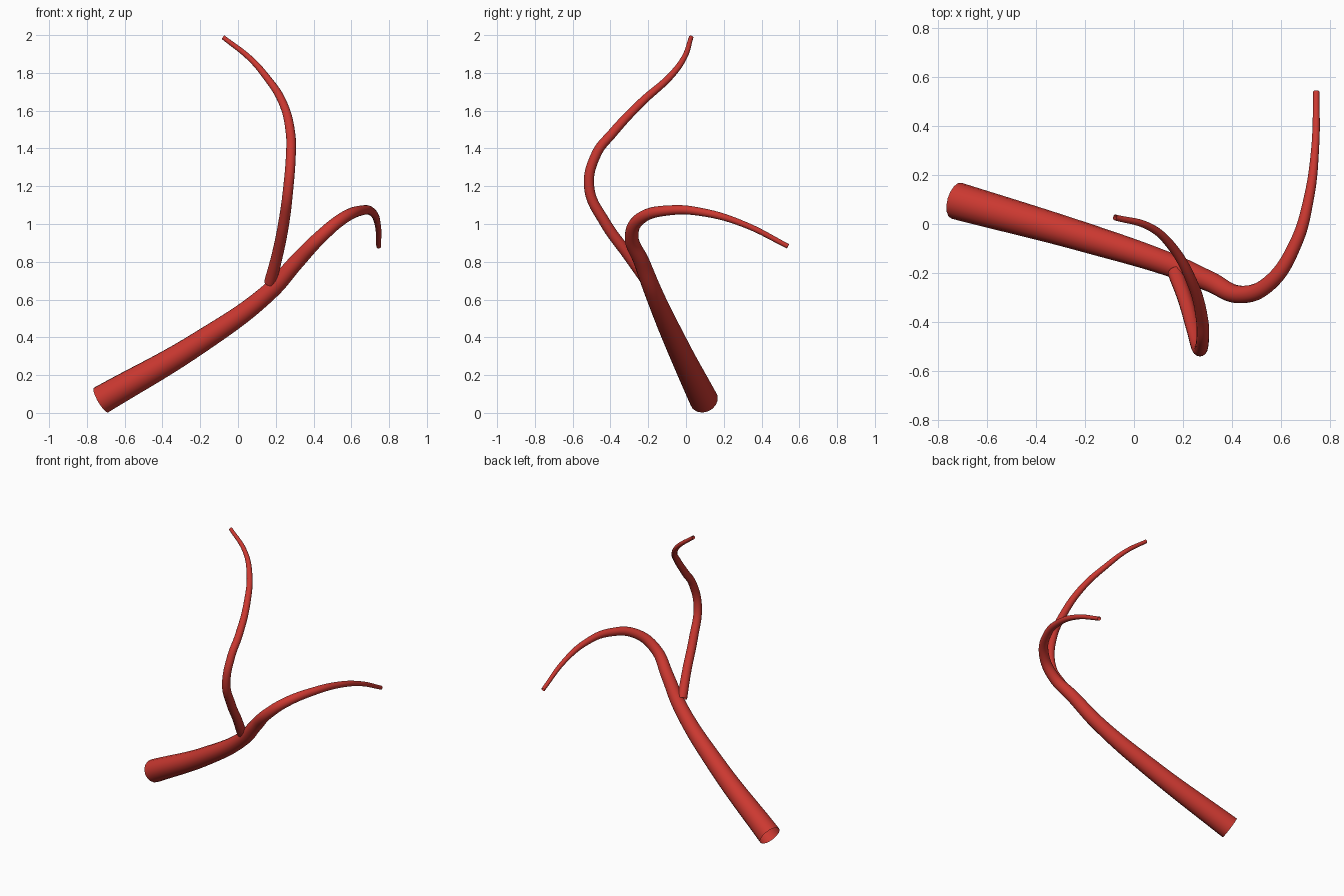
import bpy

cube = bpy.data.objects.get("Cube")
if cube:
    bpy.data.objects.remove(cube, do_unlink=True)

red = bpy.data.materials.new("branch_red")
red.use_nodes = True
red.diffuse_color = (0.6, 0.04, 0.03, 1)
red.node_tree.nodes["Principled BSDF"].inputs["Base Color"].default_value = red.diffuse_color


def tapered_tube(name, points):
    """Open round tube through (x, y, z, radius) points."""
    curve = bpy.data.curves.new(name, "CURVE")
    curve.dimensions = "3D"
    curve.bevel_depth = 1.0
    curve.bevel_resolution = 6
    curve.resolution_u = 10
    curve.use_fill_caps = False
    spline = curve.splines.new("BEZIER")
    spline.bezier_points.add(len(points) - 1)
    for knot, (x, y, z, r) in zip(spline.bezier_points, points):
        knot.co = (x, y, z)
        knot.radius = r
        knot.handle_left_type = knot.handle_right_type = "AUTO"
    curve.materials.append(red)
    obj = bpy.data.objects.new(name, curve)
    bpy.context.collection.objects.link(obj)
    bpy.ops.object.select_all(action="DESELECT")
    obj.select_set(True)
    bpy.context.view_layer.objects.active = obj
    bpy.ops.object.convert(target="MESH")
    bpy.ops.object.shade_smooth_by_angle()


# Thick stem that rises, arches over and tapers backwards
tapered_tube("main_stem", [
    (-0.725, 0.095, 0.068, 0.076),
    (-0.20, -0.055, 0.375, 0.060),
    (0.17, -0.175, 0.645, 0.047),
    (0.31, -0.235, 0.80, 0.042),
    (0.44, -0.288, 0.935, 0.036),
    (0.555, -0.24, 1.03, 0.032),
    (0.66, -0.08, 1.073, 0.026),
    (0.713, 0.10, 1.06, 0.021),
    (0.74, 0.31, 0.997, 0.016),
    (0.745, 0.54, 0.882, 0.013),
])

# Thin upright shoot that leaves the stem and swings back over it
tapered_tube("upper_shoot", [
    (0.17, -0.20, 0.69, 0.032),
    (0.208, -0.305, 0.835, 0.030),
    (0.243, -0.43, 1.01, 0.029),
    (0.266, -0.512, 1.19, 0.027),
    (0.28, -0.475, 1.37, 0.026),
    (0.278, -0.39, 1.48, 0.025),
    (0.238, -0.24, 1.64, 0.022),
    (0.145, -0.08, 1.785, 0.018),
    (0.06, -0.01, 1.88, 0.015),
    (-0.078, 0.027, 1.988, 0.012),
])
